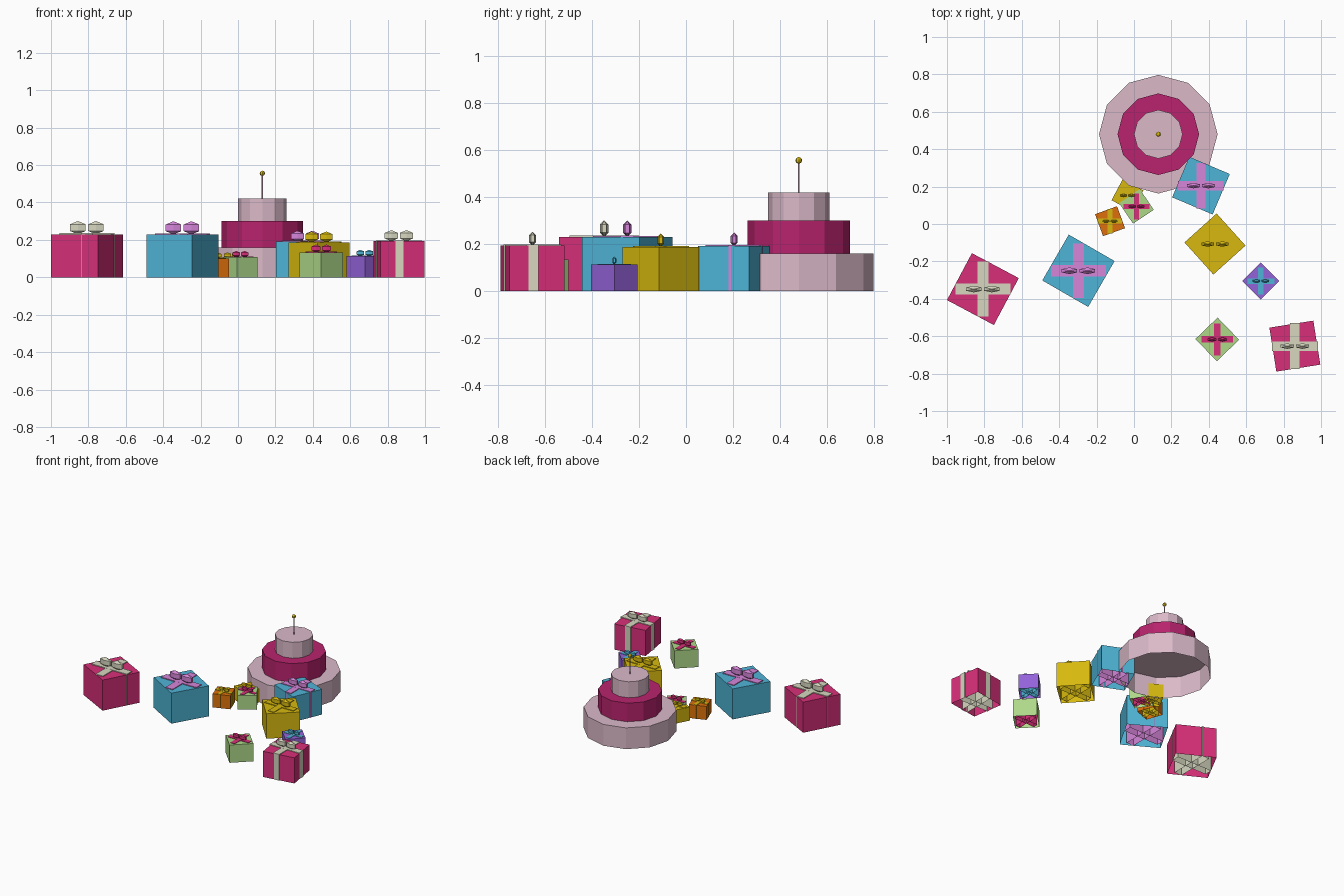
import bpy, bmesh, math
from mathutils import Matrix, Vector

if "Cube" in bpy.data.objects:
    bpy.data.objects.remove(bpy.data.objects["Cube"])


def material(name, rgb):
    lin = [((c / 255 + 0.055) / 1.055) ** 2.4 if c > 10 else c / 255 / 12.92 for c in rgb]
    m = bpy.data.materials.new(name)
    m.diffuse_color = (*lin, 1)
    m.use_nodes = True
    m.node_tree.nodes["Principled BSDF"].inputs["Base Color"].default_value = m.diffuse_color
    return m


MAT = {n: material(n, c) for n, c in {
    "pink": (216, 47, 121), "cake_mauve": (219, 186, 201), "cake_magenta": (184, 35, 109),
    "cream": (215, 215, 192), "sky_blue": (79, 181, 215), "orchid": (214, 134, 218),
    "gold": (215, 185, 15), "orange": (220, 112, 12), "green": (173, 216, 137),
    "purple": (148, 99, 217)}.items()}


def finish(bm, name, mat, open_bottom=False):
    bmesh.ops.recalc_face_normals(bm, faces=bm.faces)
    if open_bottom:
        low = [f for f in bm.faces if f.normal.z < -0.9]
        bmesh.ops.delete(bm, geom=low, context='FACES')
    me = bpy.data.meshes.new(name)
    bm.to_mesh(me)
    bm.free()
    me.materials.append(MAT[mat])
    ob = bpy.data.objects.new(name, me)
    bpy.context.collection.objects.link(ob)
    return ob


def open_box(name, mat, x, y, sx, sy, h, deg=0):
    """Box standing on the floor without a bottom face."""
    bm = bmesh.new()
    m = (Matrix.Translation((x, y, h / 2)) @ Matrix.Rotation(math.radians(deg), 4, 'Z')
         @ Matrix.Diagonal((sx, sy, h, 1)))
    bmesh.ops.create_cube(bm, size=1, matrix=m)
    finish(bm, name, mat, True)


def cylinder(name, mat, x, y, r, z0, z1, sides, open_bottom=True):
    bm = bmesh.new()
    bmesh.ops.create_cone(bm, cap_ends=True, segments=sides, radius1=r, radius2=r,
                          depth=z1 - z0, matrix=Matrix.Translation((x, y, (z0 + z1) / 2)))
    finish(bm, name, mat, open_bottom)


def ball(bm, centre, scale, segs, rings):
    m = Matrix.Translation(centre) @ Matrix.Diagonal((*scale, 1))
    bmesh.ops.create_uvsphere(bm, u_segments=segs, v_segments=rings, radius=1, matrix=m)


def gift(name, x, y, s, deg, box, ribbon):
    h = 0.81 * s
    open_box(name + "_box", box, x, y, s, s, h, deg)
    # Crossing ribbon slabs keep the world axes while the box is turned
    open_box(name + "_ribbon_across", ribbon, x, y, 1.035 * s, 0.21 * s, 0.832 * s)
    open_box(name + "_ribbon_along", ribbon, x, y, 0.21 * s, 1.035 * s, 0.83 * s)
    # Bow of two faceted lobes
    bm = bmesh.new()
    for side in (-1, 1):
        ball(bm, (x + side * 0.17 * s, y, h + 0.125 * s),
             (0.196 * s, 0.072 * s, 0.125 * s), 6, 3)
    finish(bm, name + "_bow", ribbon)


# Three-tier cake
CX, CY = 0.13, 0.48
for name, mat, r, z0, z1 in (("cake_base", "cake_mauve", 0.317, 0, 0.16),
                             ("cake_middle", "cake_magenta", 0.218, 0.16, 0.30),
                             ("cake_top", "cake_mauve", 0.13, 0.30, 0.42)):
    cylinder(name, mat, CX, CY, r, z0, z1, 12)

# Topper stick and ball
cylinder("topper_stick", "cake_mauve", CX, CY, 0.004, 0.42, 0.55, 8)
bm = bmesh.new()
ball(bm, (CX, CY, 0.556), (0.014, 0.014, 0.014), 8, 6)
finish(bm, "topper_ball", "gold")

# Gifts: centre, side length, turn, box colour, ribbon colour
for args in (("large_pink_gift", -0.808, -0.348, 0.284, -28, "pink", "cream"),
             ("large_blue_gift", -0.297, -0.25, 0.283, -30, "sky_blue", "orchid"),
             ("medium_blue_gift", 0.358, 0.205, 0.235, -23, "sky_blue", "orchid"),
             ("medium_gold_gift", 0.433, -0.107, 0.231, 42, "gold", "gold"),
             ("medium_pink_gift", 0.86, -0.653, 0.238, 9, "pink", "cream"),
             ("small_purple_gift", 0.678, -0.305, 0.139, 45, "purple", "sky_blue"),
             ("small_green_gift", 0.445, -0.617, 0.165, 44, "green", "pink"),
             ("tiny_green_gift", 0.013, 0.094, 0.133, 34, "green", "pink"),
             ("tiny_orange_gift", -0.128, 0.015, 0.125, 20, "orange", "gold"),
             ("tiny_gold_gift", -0.035, 0.153, 0.126, -28, "gold", "gold")):
    gift(*args)
